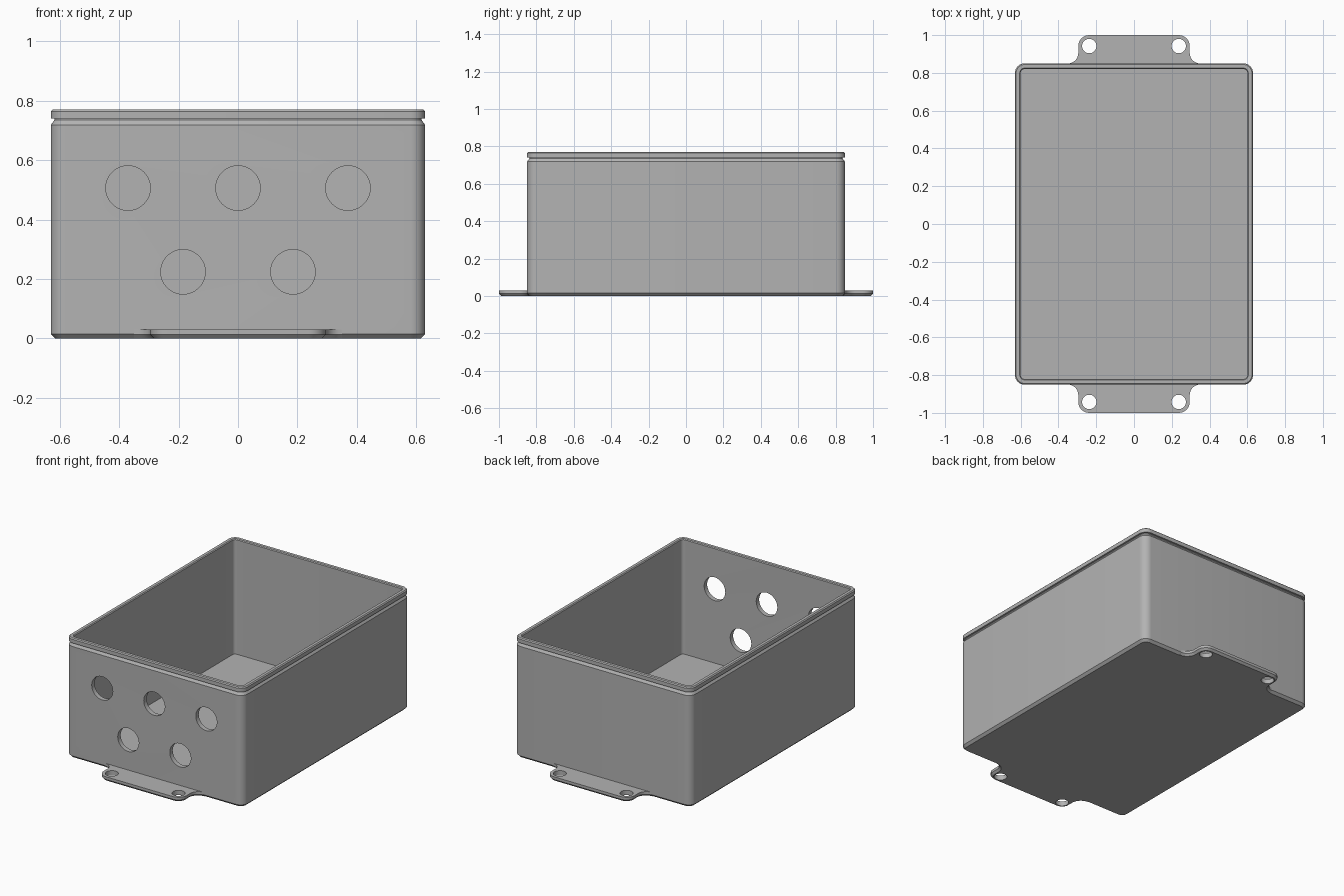
import bpy
import bmesh
from math import sin, cos, pi, radians

if "Cube" in bpy.data.objects:
    bpy.data.objects.remove(bpy.data.objects["Cube"])

HALF_X, HALF_Y, CORNER = 0.63, 0.85, 0.05

grey = bpy.data.materials.new("Light grey")
grey.use_nodes = True
grey.diffuse_color = (0.45, 0.45, 0.45, 1)
grey.node_tree.nodes["Principled BSDF"].inputs["Base Color"].default_value = grey.diffuse_color


def arc(cx, cy, r, a0, a1, n=8):
    return [(cx + r * cos(radians(a0 + (a1 - a0) * i / n)),
             cy + r * sin(radians(a0 + (a1 - a0) * i / n))) for i in range(n + 1)]


def box_ring(inset):
    """Rounded rectangle drawn in from the widest outline."""
    r = max(CORNER - inset, 0.012)
    x, y = HALF_X - inset - r, HALF_Y - inset - r
    return (arc(x, y, r, 0, 90) + arc(-x, y, r, 90, 180)
            + arc(-x, -y, r, 180, 270) + arc(x, -y, r, 270, 360))


def tab_ring(inset):
    """Mounting tab outline with round ends and flared roots."""
    w, r, flare = 0.295, 0.058, 0.055
    half = (arc(w + flare, HALF_Y + flare, flare + inset, 270, 180)
            + arc(w - r, 1 - r, r - inset, 0, 90))
    half = [(w + flare, HALF_Y - 0.022)] + half
    return half + [(-x, y) for x, y in reversed(half)]


def make_object(name, bm):
    bmesh.ops.recalc_face_normals(bm, faces=bm.faces)
    mesh = bpy.data.meshes.new(name)
    bm.to_mesh(mesh)
    bm.free()
    obj = bpy.data.objects.new(name, mesh)
    bpy.context.collection.objects.link(obj)
    mesh.materials.append(grey)
    return obj


def loft(name, ring, profile):
    """Skin stacked rings and cap the first and last."""
    bm = bmesh.new()
    loops = [[bm.verts.new((x, y, z)) for x, y in ring(inset)] for inset, z in profile]
    for a, b in zip(loops, loops[1:]):
        for i in range(len(a)):
            j = (i + 1) % len(a)
            bm.faces.new((a[i], a[j], b[j], b[i]))
    bm.faces.new(loops[0])
    bm.faces.new(loops[-1])
    return make_object(name, bm)


def cylinder_cutter(bm, loc, r, depth, axis):
    start = len(bm.verts)
    bmesh.ops.create_cone(bm, cap_ends=True, segments=48, radius1=r, radius2=r, depth=depth)
    for v in list(bm.verts)[start:]:
        if axis == "Y":
            v.co.y, v.co.z = -v.co.z, v.co.y
        v.co.x += loc[0]
        v.co.y += loc[1]
        v.co.z += loc[2]


def drill(obj, bm):
    """Cut the holes, apply the cut and drop the cutter."""
    cutter = make_object(obj.name + "_cutter", bm)
    cutter.hide_render = True
    mod = obj.modifiers.new("Holes", "BOOLEAN")
    mod.object, mod.operation, mod.solver = cutter, "DIFFERENCE", "EXACT"
    bpy.ops.object.select_all(action="DESELECT")
    bpy.context.view_layer.objects.active = obj
    obj.select_set(True)
    bpy.ops.object.modifier_apply(modifier=mod.name)
    bpy.data.objects.remove(cutter)


def smooth(obj):
    bpy.ops.object.select_all(action="DESELECT")
    bpy.context.view_layer.objects.active = obj
    obj.select_set(True)
    bpy.ops.object.shade_smooth_by_angle(angle=radians(25))


# Open box: chamfered foot, outer wall, groove, rim, inner wall, floor
box = loft("box_body", box_ring, [
    (0.015, 0), (0, 0.015), (0, 0.718), (0.012, 0.735), (0.012, 0.74),
    (0, 0.74), (0, 0.764), (0.006, 0.77), (0.025, 0.77), (0.03, 0.765), (0.03, 0.03)])

# Five round cable openings in the front wall
cutters = bmesh.new()
for x, z in [(-0.37, 0.506), (0, 0.506), (0.37, 0.506), (-0.185, 0.224), (0.185, 0.224)]:
    cylinder_cutter(cutters, (x, -HALF_Y, z), 0.075, 0.2, "Y")
drill(box, cutters)
smooth(box)

# Mounting tabs at the back and front, each with two screw holes
for name, side in (("back_mounting_tab", 1), ("front_mounting_tab", -1)):
    tab = loft(name, lambda d: [(x, y * side) for x, y in tab_ring(d)],
               [(0.012, 0), (0, 0.013), (0, 0.03)])
    cutters = bmesh.new()
    for x in (-0.237, 0.237):
        cylinder_cutter(cutters, (x, 0.942 * side, 0.015), 0.038, 0.2, "Z")
    drill(tab, cutters)
    smooth(tab)
